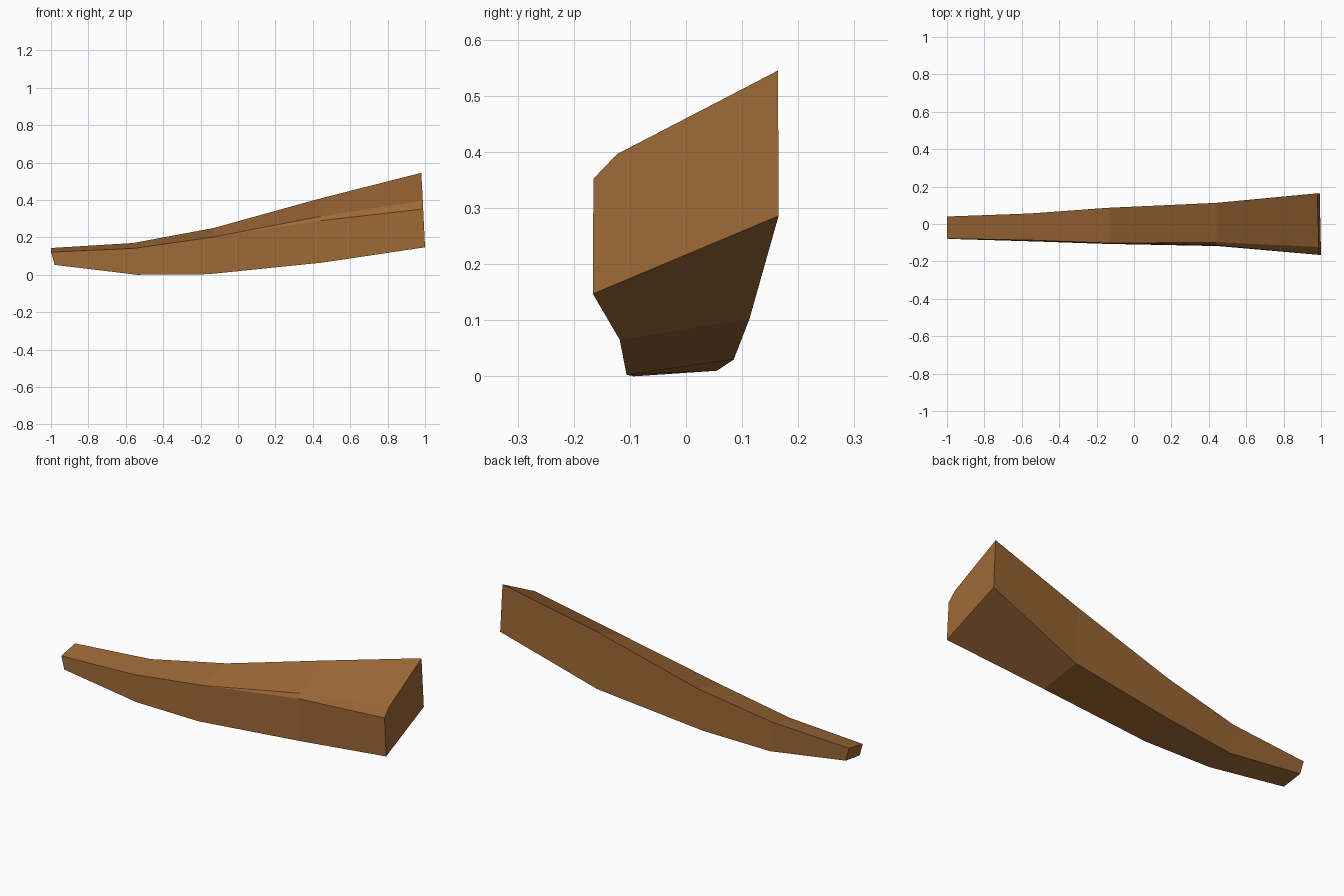
import bpy, bmesh

if "Cube" in bpy.data.objects:
    bpy.data.objects.remove(bpy.data.objects["Cube"])

# Cross-sections of the horn-like block, small end to large end:
# front bottom, front top, ridge (chamfer), back top, back bottom
SECTIONS = [
    [(-0.98, -0.08, 0.053), (-1.0, -0.078, 0.121), None, (-1.0, 0.04, 0.143), (-0.98, 0.038, 0.07)],
    [(-0.54, -0.093, 0.0), (-0.56, -0.086, 0.141), None, (-0.56, 0.056, 0.17), (-0.54, 0.055, 0.01)],
    [(-0.16, -0.106, 0.003), (-0.13, -0.102, 0.202), None, (-0.13, 0.087, 0.25), (-0.16, 0.085, 0.03)],
    [(0.45, -0.118, 0.065), (0.44, -0.114, 0.289), (0.44, -0.098, 0.312), (0.44, 0.113, 0.408), (0.45, 0.113, 0.102)],
    [(1.0, -0.166, 0.147), (0.99, -0.165, 0.352), (0.988, -0.123, 0.396), (0.98, 0.164, 0.545), (0.993, 0.165, 0.286)],
]

bm = bmesh.new()
rings = []
for section in SECTIONS:
    ring = [bm.verts.new(p) if p else None for p in section]
    ring[2] = ring[2] or ring[1]          # ridge merges into the front edge
    rings.append(ring)


def add_face(verts):
    unique = list(dict.fromkeys(verts))
    if len(unique) > 2:
        bm.faces.new(unique)


# Long sides
for a, b in zip(rings, rings[1:]):
    for i in range(5):
        j = (i + 1) % 5
        add_face([a[i], a[j], b[j], b[i]])

# End caps
add_face(rings[0])
add_face(rings[-1])
bmesh.ops.recalc_face_normals(bm, faces=bm.faces)

mesh = bpy.data.meshes.new("curved_block")
bm.to_mesh(mesh)
bm.free()

brown = bpy.data.materials.new("brown")
brown.diffuse_color = (0.34, 0.14, 0.038, 1)
brown.use_nodes = True
brown.node_tree.nodes["Principled BSDF"].inputs["Base Color"].default_value = brown.diffuse_color
mesh.materials.append(brown)
block = bpy.data.objects.new("curved_block", mesh)
bpy.context.collection.objects.link(block)
